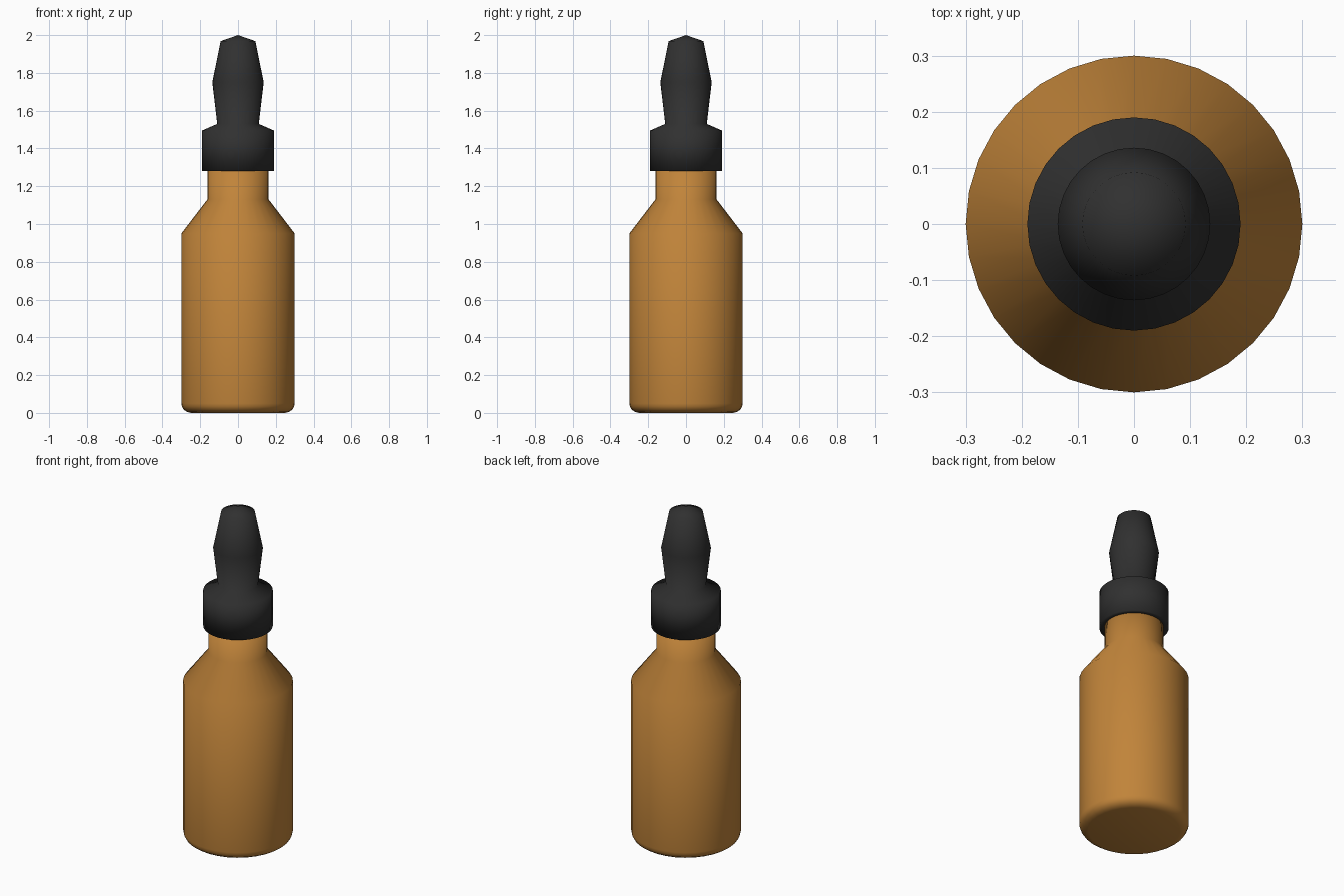
import bpy
import bmesh
import math

SIDES = 32

cube = bpy.data.objects.get("Cube")
if cube:
    bpy.data.objects.remove(cube, do_unlink=True)


def make_material(name, color):
    mat = bpy.data.materials.new(name)
    mat.use_nodes = True
    mat.diffuse_color = color
    mat.node_tree.nodes["Principled BSDF"].inputs["Base Color"].default_value = color
    return mat


def lathe(name, profile, mat):
    """Turn a bottom-to-top (radius, height) profile; radius zero makes a pole."""
    bm = bmesh.new()
    rings = []
    for r, z in profile:
        if r == 0:
            rings.append([bm.verts.new((0, 0, z))] * SIDES)
        else:
            angles = [2 * math.pi * i / SIDES for i in range(SIDES)]
            rings.append([bm.verts.new((r * math.cos(a), r * math.sin(a), z)) for a in angles])
    for low, high in zip(rings, rings[1:]):
        for i in range(SIDES):
            j = (i + 1) % SIDES
            corners = [low[i], low[j], high[j], high[i]]
            bm.faces.new(list(dict.fromkeys(corners)))
    # Close the underside
    bm.faces.new(list(reversed(rings[0])))
    bmesh.ops.recalc_face_normals(bm, faces=bm.faces[:])
    for face in bm.faces:
        face.smooth = True
    mesh = bpy.data.meshes.new(name)
    bm.to_mesh(mesh)
    bm.free()
    mesh.materials.append(mat)
    obj = bpy.data.objects.new(name, mesh)
    bpy.context.collection.objects.link(obj)
    return obj


amber = make_material("amber_glass", (0.53, 0.23, 0.042, 1))
black = make_material("black_rubber", (0.03, 0.03, 0.03, 1))

# Bottle: rounded foot, straight body, sloped shoulder and neck
lathe("bottle", [
    (0.25, 0), (0.27, 0.006), (0.288, 0.018), (0.297, 0.034), (0.3, 0.05),
    (0.3, 0.95), (0.162, 1.13), (0.162, 1.32), (0, 1.32),
], amber)

# Screw cap running up into the squeeze bulb
lathe("dropper_cap", [
    (0.165, 1.28), (0.19, 1.28), (0.19, 1.495), (0.11, 1.53),
    (0.136, 1.75), (0.092, 1.968), (0, 2),
], black)
